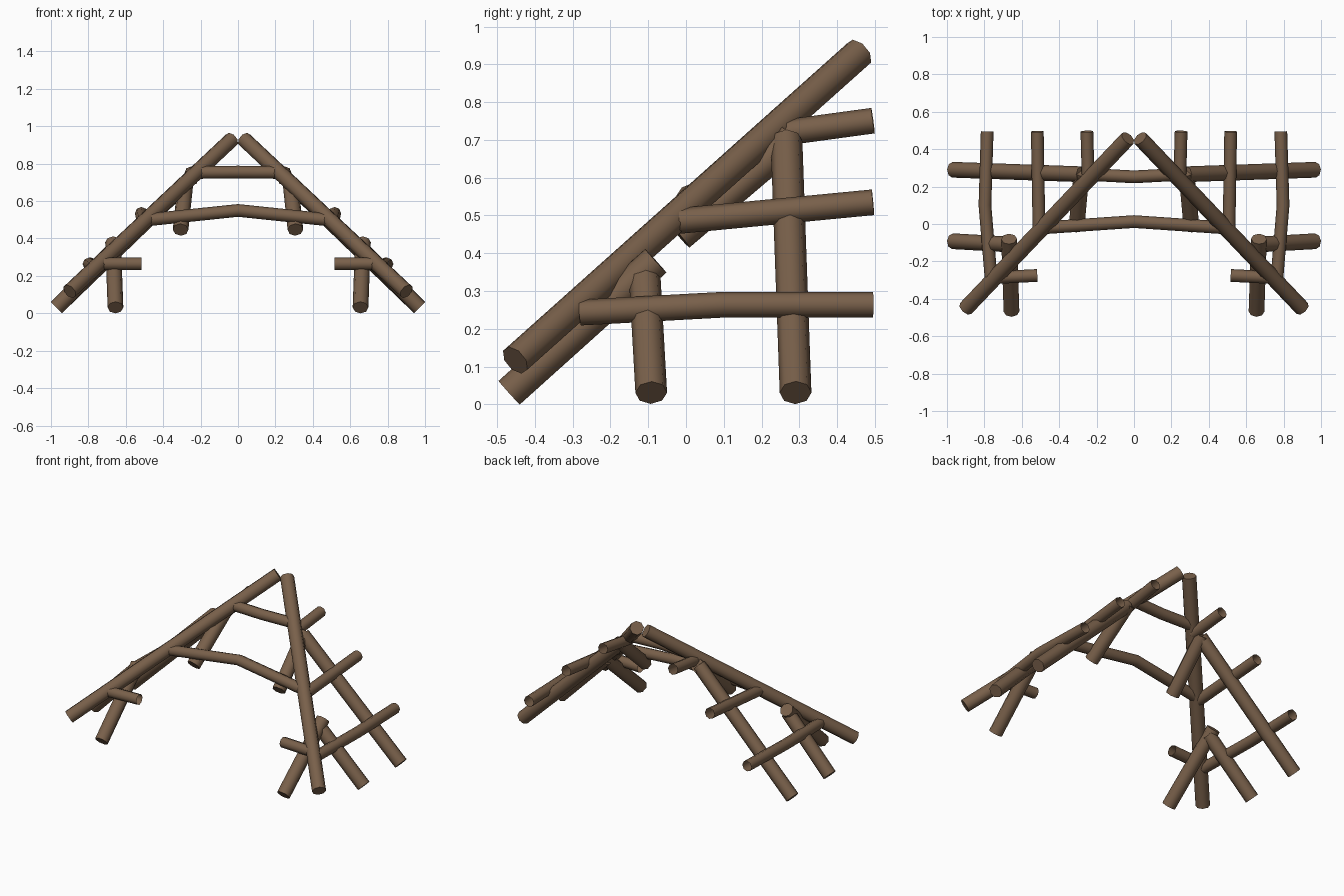
import bpy, bmesh, math
from mathutils import Vector

if "Cube" in bpy.data.objects:
    bpy.data.objects.remove(bpy.data.objects["Cube"])

wood = bpy.data.materials.new("brown wood")
wood.diffuse_color = (0.19, 0.117, 0.069, 1)
wood.use_nodes = True
wood.node_tree.nodes["Principled BSDF"].inputs["Base Color"].default_value = wood.diffuse_color

SIDES = 8


def log(name, pts, radius, side=1, open_end=False):
    """Sweep an eight-sided log along a path; side=-1 mirrors it in x."""
    pts = [Vector((p[0] * side, p[1], p[2])) for p in pts]
    bm = bmesh.new()
    rings = []
    for i, p in enumerate(pts):
        a, b = pts[max(i - 1, 0)], pts[min(i + 1, len(pts) - 1)]
        t = (b - a).normalized()
        u = t.cross(Vector((0, 0, 1))).normalized()
        v = u.cross(t)
        rings.append([bm.verts.new(p + radius * (u * math.cos(k * math.tau / SIDES)
                                                 + v * math.sin(k * math.tau / SIDES)))
                      for k in range(SIDES)])
    for r, s in zip(rings, rings[1:]):
        for k in range(SIDES):
            n = (k + 1) % SIDES
            bm.faces.new((r[k], r[n], s[n], s[k]))
    bm.faces.new(rings[0])
    if not open_end:
        bm.faces.new(rings[-1])
    bmesh.ops.recalc_face_normals(bm, faces=bm.faces)
    me = bpy.data.meshes.new(name)
    bm.to_mesh(me)
    bm.free()
    me.materials.append(wood)
    ob = bpy.data.objects.new(name, me)
    bpy.context.collection.objects.link(ob)
    return ob


THICK, THIN = 0.042, 0.034

for side, tag in ((-1, "left"), (1, "right")):
    # long corner poles meeting at the peak
    log("hip_pole_" + tag, [(0.9, -0.452, 0.117), (0.033, 0.458, 0.93)], THICK, side)
    # rafters leaning in from the sides
    log("side_rafter_back_" + tag, [(0.97, 0.29, 0.031), (0.28, 0.266, 0.697)], THICK, side)
    log("side_rafter_front_" + tag, [(0.97, -0.092, 0.031), (0.655, -0.11, 0.35)], THICK, side)
    # rafters leaning in from the front
    log("front_rafter_low_" + tag, [(0.655, -0.468, 0.031), (0.668, -0.08, 0.38)], THICK, side)
    log("front_rafter_high_" + tag, [(0.307, -0.018, 0.447), (0.28, 0.282, 0.702)], THICK, side)
    # purlins running to the back, cut open at the rear
    log("purlin_low_" + tag, [(0.765, -0.28, 0.243), (0.797, 0.1, 0.264), (0.785, 0.495, 0.264)],
        THIN, side, True)
    log("purlin_middle_" + tag, [(0.508, -0.025, 0.485), (0.517, 0.495, 0.535)], THIN, side, True)
    log("purlin_high_" + tag, [(0.245, 0.245, 0.717), (0.252, 0.495, 0.751)], THIN, side, True)
    # short front rail stubs beside the opening
    log("front_stub_" + tag, [(0.75, -0.287, 0.265), (0.517, -0.275, 0.265)], THIN, side, True)

# cross rails on the front slope
log("front_rail_middle", [(-0.48, -0.02, 0.5), (0, 0.013, 0.55), (0.48, -0.02, 0.5)], THIN)
log("front_rail_high", [(-0.24, 0.265, 0.753), (0, 0.252, 0.755), (0.24, 0.265, 0.753)], THIN)

# smooth bark, crisp cut ends
for ob in bpy.context.collection.objects:
    ob.select_set(True)
    bpy.context.view_layer.objects.active = ob
bpy.ops.object.shade_smooth_by_angle(angle=math.radians(50))
